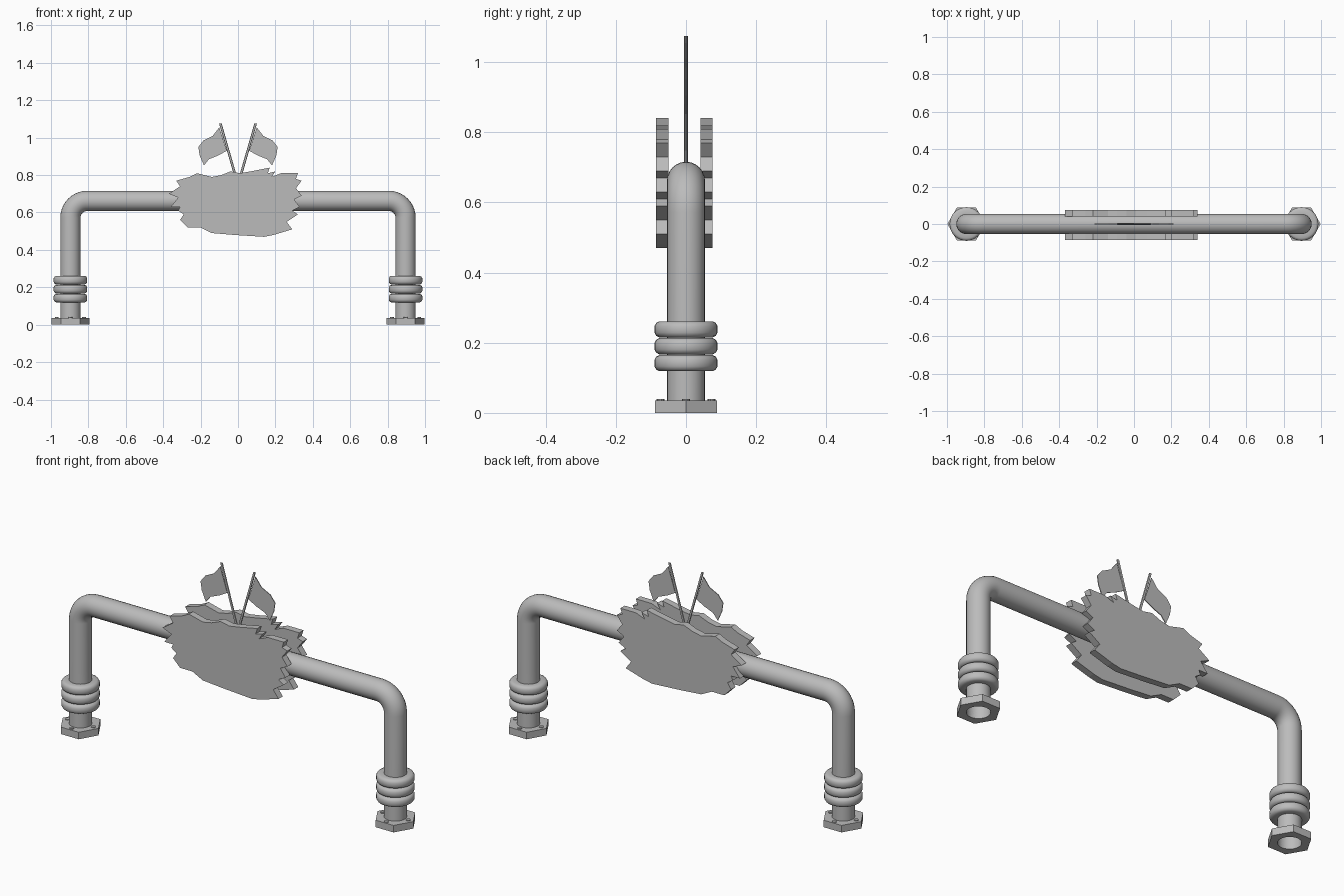
import bpy, bmesh
from math import sin, cos, pi, radians
from mathutils import Vector

cube = bpy.data.objects.get("Cube")
if cube:
    bpy.data.objects.remove(cube)

grey = bpy.data.materials.new("plain grey")
grey.use_nodes = True
tone = (0.5, 0.5, 0.5, 1)
grey.diffuse_color = tone
grey.node_tree.nodes["Principled BSDF"].inputs["Base Color"].default_value = tone


def finish(name, bm, smooth=False):
    bmesh.ops.recalc_face_normals(bm, faces=bm.faces)
    mesh = bpy.data.meshes.new(name)
    bm.to_mesh(mesh)
    bm.free()
    mesh.materials.append(grey)
    obj = bpy.data.objects.new(name, mesh)
    bpy.context.collection.objects.link(obj)
    if smooth:
        bpy.ops.object.select_all(action="DESELECT")
        obj.select_set(True)
        bpy.context.view_layer.objects.active = obj
        bpy.ops.object.shade_smooth_by_angle(angle=radians(40))
    return obj


def slab(name, points, y_front, y_back):
    """Extrude an outline in the xz plane between two depths."""
    bm = bmesh.new()
    face = bm.faces.new([bm.verts.new((x, y_front, z)) for x, z in points])
    grown = bmesh.ops.extrude_face_region(bm, geom=[face])["geom"]
    moved = [g for g in grown if isinstance(g, bmesh.types.BMVert)]
    bmesh.ops.translate(bm, verts=moved, vec=(0, y_back - y_front, 0))
    return finish(name, bm)


def skin(bm, loops, closed=False):
    """Bridge consecutive vertex rings with quads."""
    rings = [[bm.verts.new(p) for p in loop] for loop in loops]
    pairs = list(zip(rings, rings[1:]))
    if closed:
        pairs.append((rings[-1], rings[0]))
    for a, b in pairs:
        for i in range(len(a)):
            j = (i + 1) % len(a)
            bm.faces.new((a[i], a[j], b[j], b[i]))


def revolve(name, profile, x, sides, smooth):
    """Revolve a closed (radius, height) profile about a vertical axis."""
    bm = bmesh.new()
    turns = [2 * pi * i / sides for i in range(sides)]
    skin(bm, [[(x + r * cos(t), r * sin(t), z) for t in turns] for r, z in profile], True)
    return finish(name, bm, smooth)


# Bent pipe: sweep a circle along two legs, two elbows and a crossbar
LEG, BAR, PIPE, BEND, STEPS = 0.896, 0.662, 0.054, 0.09, 10
half = [(LEG, 0, 0)]
for i in range(STEPS + 1):
    t = pi / 2 * i / STEPS
    half.append((LEG - BEND + BEND * cos(t), t, BAR - BEND + BEND * sin(t)))
path = half + [(-x, pi - t, z) for x, t, z in reversed(half)]
around = [2 * pi * i / 24 for i in range(24)]
bm = bmesh.new()
skin(bm, [[(x + PIPE * cos(a) * cos(t), PIPE * sin(a), z + PIPE * cos(a) * sin(t))
           for a in around] for x, t, z in path])
finish("bent_pipe", bm, True)

# Collar rings, foot flanges and bolts on both legs
for side, x in (("left", LEG), ("right", -LEG)):
    for n in range(3):
        z, h, r = 0.142 + n * 0.048, 0.023, 0.09
        ring = [(PIPE, z - h), (r - 0.014, z - h), (r - 0.005, z - h * 0.8), (r, z - h * 0.4),
                (r, z + h * 0.4), (r - 0.005, z + h * 0.8), (r - 0.014, z + h), (PIPE, z + h)]
        revolve(f"{side}_collar_ring_{n + 1}", ring, x, 32, True)

    bm = bmesh.new()
    turns = [2 * pi * i / 24 for i in range(24)]

    def hexagon(t):
        return 0.088 / cos((t % (pi / 3)) - pi / 6)

    loops = []
    for outer, z in ((False, 0), (True, 0), (True, 0.036), (False, 0.036)):
        radii = [hexagon(t) if outer else PIPE for t in turns]
        loops.append([(x + r * cos(t), r * sin(t), z) for r, t in zip(radii, turns)])
    skin(bm, loops, True)
    finish(f"{side}_foot_flange", bm)

    bm = bmesh.new()
    for i in range(4):
        made = bmesh.ops.create_cone(bm, cap_ends=True, segments=10, radius1=0.011,
                                     radius2=0.011, depth=0.04)["verts"]
        bmesh.ops.translate(bm, verts=made, vec=(
            x + 0.073 * cos(i * pi / 2), 0.073 * sin(i * pi / 2), 0.02))
    finish(f"{side}_flange_bolts", bm)

# Ragged sign boards, outline in hundredths, clockwise from upper left
outline = [(-26, 79), (-22, 81), (-14, 79), (-9, 80), (-4, 82), (1, 81), (7, 82), (17, 84),
           (16, 81), (20, 82), (18, 79), (23, 81), (32, 81), (31, 78), (34, 77), (31, 73),
           (34, 69), (30, 67), (33, 63), (29, 61), (32, 59), (26, 55), (29, 51), (19, 48),
           (14, 47), (-2, 48), (-14, 49), (-20, 52), (-27, 52), (-31, 56), (-29, 59),
           (-32, 61), (-31, 63), (-36, 63), (-32, 68), (-37, 70), (-31, 74), (-33, 77)]
board = [(x / 100, z / 100) for x, z in outline]
slab("front_board", board, -0.085, -0.05)
slab("back_board", board, 0.041, 0.076)

# Crossed flags on slanted poles
flag = [(0.1, 1.055), (0.135, 1.01), (0.185, 0.985), (0.212, 0.95), (0.205, 0.905),
        (0.182, 0.852), (0.155, 0.885), (0.105, 0.905), (0.06, 0.93)]
for side, s in (("left", 1), ("right", -1)):
    slab(f"{side}_flag", [(s * x, z) for x, z in flag], -0.002, 0.002)
    foot, tip = Vector((s * -0.014, 0, 0.7)), Vector((s * 0.094, 0, 1.075))
    bm = bmesh.new()
    skin(bm, [[end + Vector((0.007 * cos(a), 0.005 * sin(a), 0)) for a in around[::3]]
              for end in (foot, tip)])
    bmesh.ops.holes_fill(bm, edges=bm.edges)
    finish(f"{side}_flag_pole", bm, True)
